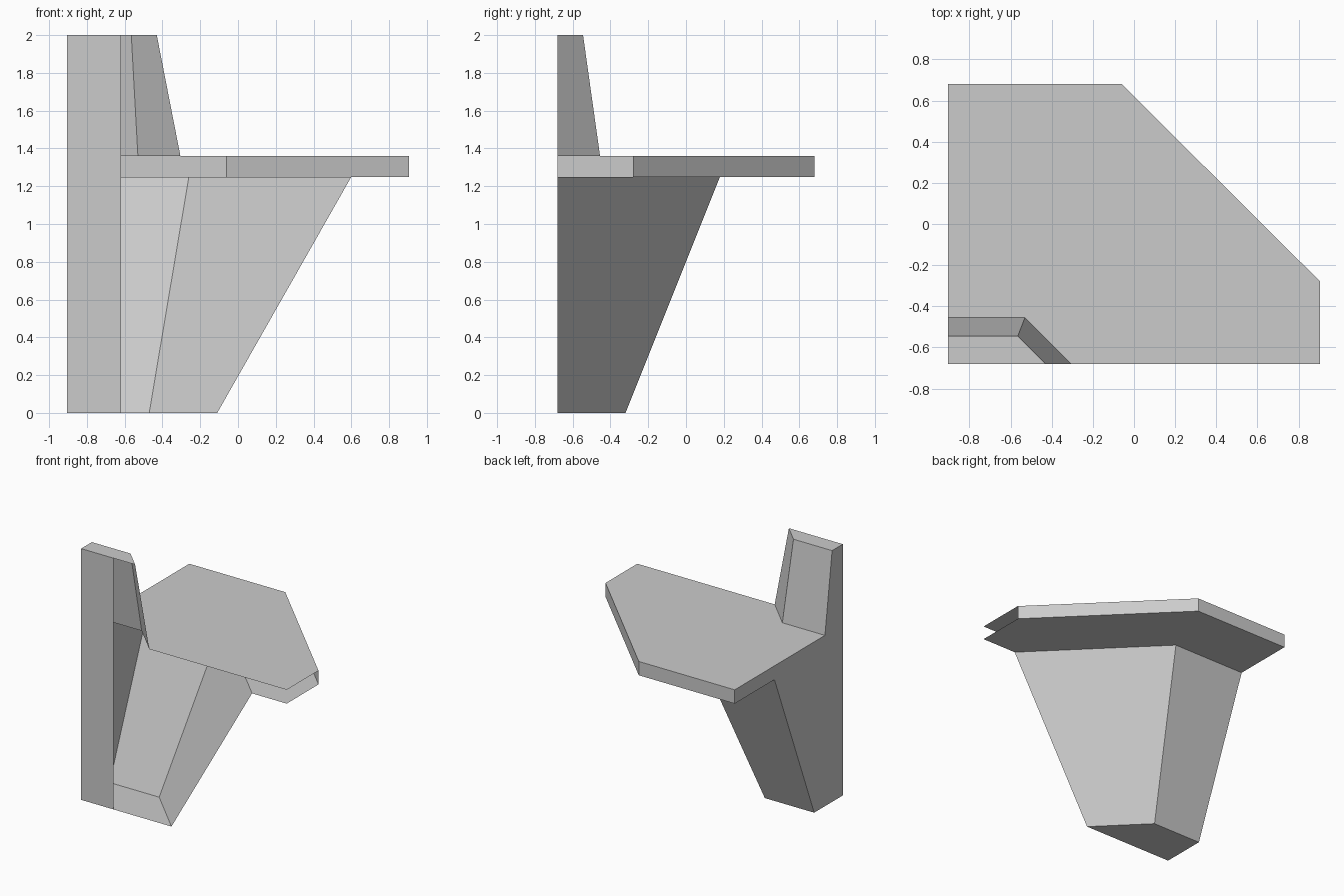
import bpy

if "Cube" in bpy.data.objects:
    bpy.data.objects.remove(bpy.data.objects["Cube"])

LEFT, RIGHT, FRONT, BACK = -0.905, 0.905, -0.68, 0.68

grey = bpy.data.materials.new("light grey")
grey.diffuse_color = (0.6, 0.6, 0.6, 1)
grey.use_nodes = True
grey.node_tree.nodes["Principled BSDF"].inputs["Base Color"].default_value = grey.diffuse_color


def corner(x, y):
    """Open outline tucked in the front-left corner, cut off at 45 degrees."""
    return [(LEFT, FRONT), (LEFT, y), (x, y), (x + y - FRONT, FRONT)]


def make(name, faces):
    """Object from a list of faces, each a list of points."""
    verts = [p for f in faces for p in f]
    idx, n = [], 0
    for f in faces:
        idx.append(list(range(n, n + len(f))))
        n += len(f)
    me = bpy.data.meshes.new(name)
    me.from_pydata(verts, [], idx)
    me.materials.append(grey)
    ob = bpy.data.objects.new(name, me)
    bpy.context.collection.objects.link(ob)


def at(path, z):
    return [(x, y, z) for x, y in path]


def walls(low, z0, high, z1):
    """Outward-facing sides between two open outlines."""
    a, b = at(low, z0), at(high, z1)
    return [[a[i], b[i], b[i + 1], a[i + 1]] for i in range(len(a) - 1)]


def ring(outer, inner, z):
    """Flat face between the shelf outline and a smaller corner outline."""
    return at(outer[1:] + [(RIGHT, FRONT)] + inner[:0:-1], z)


Z_UNDER, Z_TOP, Z_END = 1.25, 1.36, 2.0
foot, brace_top = corner(-0.47, -0.32), corner(-0.26, 0.18)
post_base, post_top = corner(-0.53, -0.455), corner(-0.565, -0.545)
shelf = [(LEFT, FRONT), (LEFT, BACK), (-0.06, BACK), (RIGHT, -0.28)]

# tapering brace, open at the front, closed at the foot
make("brace", walls(foot, 0, brace_top, Z_UNDER) + [at(foot, 0)])

# hollow shelf, open at the front and right
make("shelf", walls(shelf, Z_UNDER, shelf, Z_TOP)
     + [ring(shelf, brace_top, Z_UNDER), ring(shelf, post_base, Z_TOP)[::-1]])

# short post on the shelf, closed on top
make("upper_post", walls(post_base, Z_TOP, post_top, Z_END)
     + [at(post_top, Z_END)[::-1]])

# flat strip down the front left edge
make("front_strip", [[(LEFT, FRONT, 0), (-0.62, FRONT, 0),
                      (-0.62, FRONT, Z_END), (LEFT, FRONT, Z_END)]])
